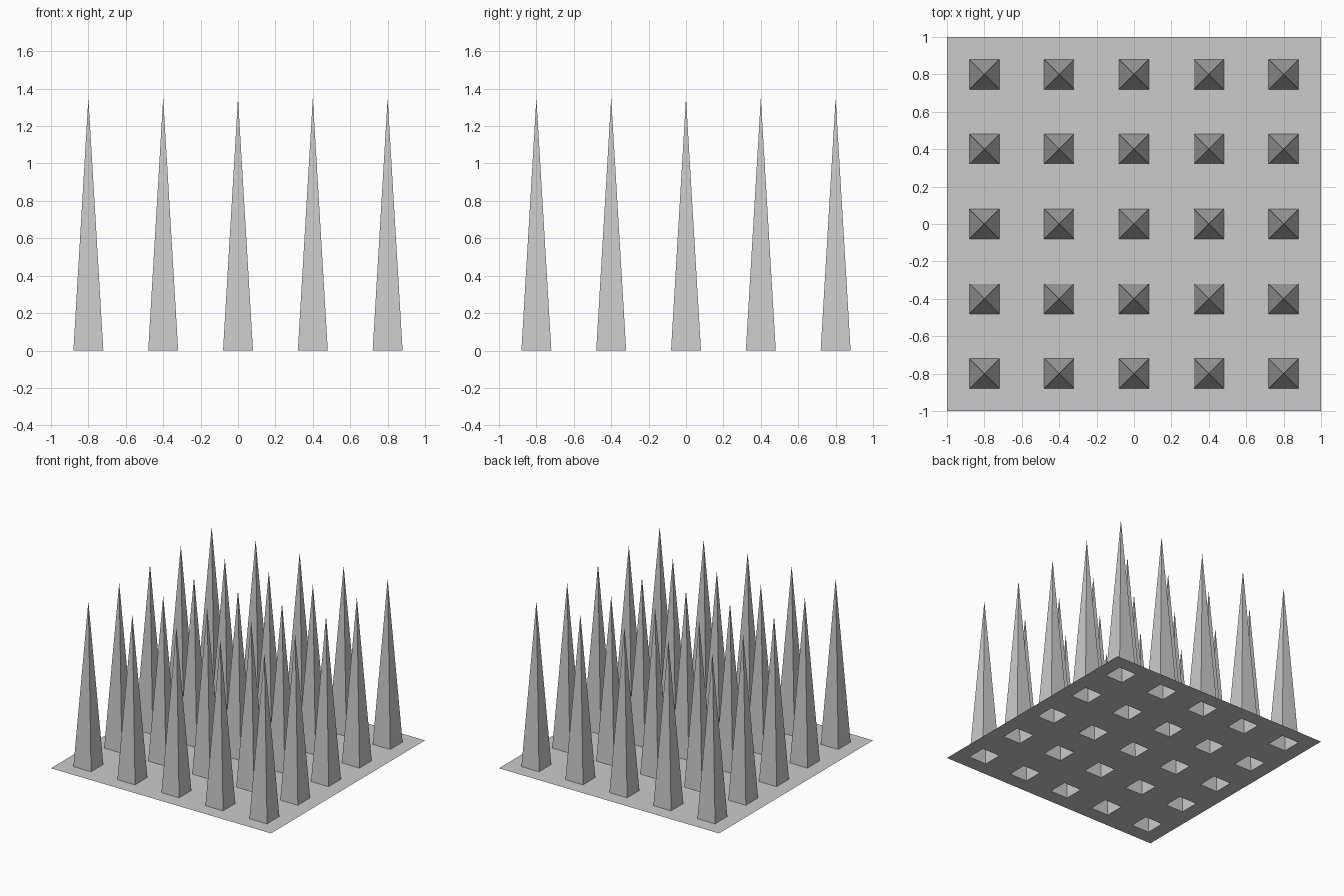
import bpy, bmesh

if "Cube" in bpy.data.objects:
    bpy.data.objects.remove(bpy.data.objects["Cube"])

CELLS = 5            # spikes per side
SIZE = 2.0           # plate width
BASE = 0.16          # spike base width
HEIGHT = 1.35        # spike height

bm = bmesh.new()

# Flat plate divided into one cell per spike
bmesh.ops.create_grid(bm, x_segments=CELLS, y_segments=CELLS, size=SIZE / 2)
cells = bm.faces[:]

# Square footprint in the middle of every cell
bmesh.ops.inset_individual(bm, faces=cells, thickness=(SIZE / CELLS - BASE) / 2,
                           use_even_offset=True)

# Pull each footprint up to a point, leaving the spikes hollow underneath
tips = bmesh.ops.poke(bm, faces=cells)["verts"]
for v in tips:
    v.co.z = HEIGHT

bm.normal_update()
mesh = bpy.data.meshes.new("spiked_plate")
bm.to_mesh(mesh)
bm.free()
bpy.context.collection.objects.link(bpy.data.objects.new("spiked_plate", mesh))
